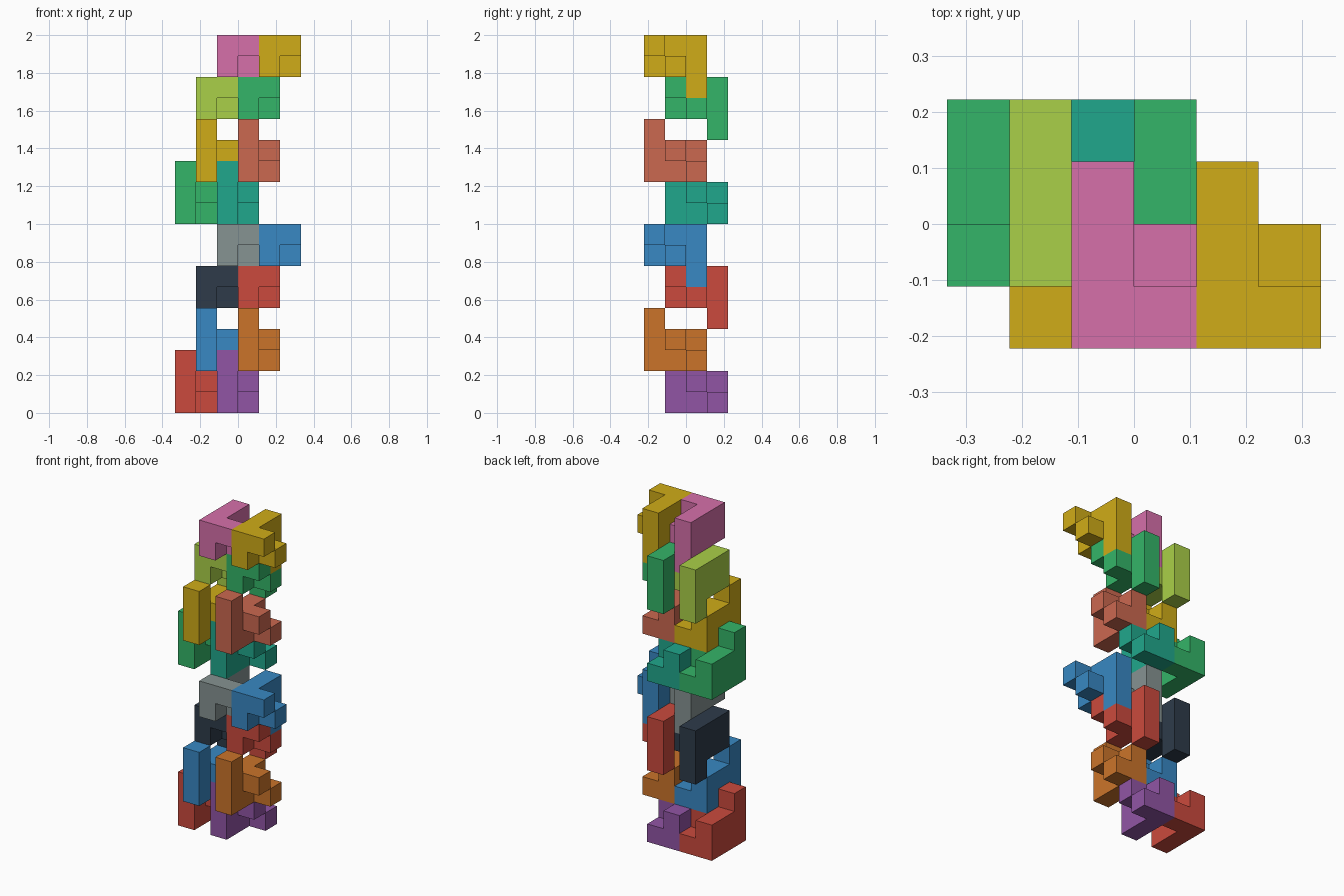
import bpy, bmesh
from mathutils import Vector

if "Cube" in bpy.data.objects:
    bpy.data.objects.remove(bpy.data.objects["Cube"])

U = 2 / 18  # edge of one cube cell

# Basic piece: a slab of cells in the y-z plane plus two side bumps
SLAB = [(0, y, z) for y in range(3) for z in range(2)] + [(0, 0, 2)]
UPRIGHT = SLAB + [(1, 1, 1), (1, 2, 0)]
# The same piece turned upside down (half turn about x)
FLIPPED = [(x, 2 - y, 2 - z) for x, y, z in UPRIGHT]


def make_material(name, hex_rgb):
    srgb = [int(hex_rgb[i:i + 2], 16) / 255 for i in (0, 2, 4)]
    linear = [c / 12.92 if c <= 0.04045 else ((c + 0.055) / 1.055) ** 2.4 for c in srgb]
    mat = bpy.data.materials.new(name)
    mat.diffuse_color = (*linear, 1)
    mat.use_nodes = True
    mat.node_tree.nodes["Principled BSDF"].inputs["Base Color"].default_value = mat.diffuse_color
    return mat


def make_piece(name, cells, offset, mat):
    """Join cube cells into one block, keeping only the outer faces."""
    filled = set(cells)
    bm = bmesh.new()
    for cell in cells:
        for axis in range(3):
            for side in (0, 1):
                near = list(cell)
                near[axis] += 2 * side - 1
                if tuple(near) in filled:
                    continue
                b, c = (axis + 1) % 3, (axis + 2) % 3
                corners = []
                for s, t in ((0, 0), (1, 0), (1, 1), (0, 1)):
                    p = Vector(cell) + Vector(offset)
                    p[axis] += side
                    p[b] += s
                    p[c] += t
                    corners.append(bm.verts.new(p * U))
                bm.faces.new(corners if side else corners[::-1])
    bmesh.ops.remove_doubles(bm, verts=bm.verts, dist=1e-4)
    bmesh.ops.dissolve_limit(bm, angle_limit=0.01, verts=bm.verts, edges=bm.edges)
    mesh = bpy.data.meshes.new(name)
    bm.to_mesh(mesh)
    bm.free()
    mesh.materials.append(mat)
    bpy.context.collection.objects.link(bpy.data.objects.new(name, mesh))


MATS = {n: make_material(n, h) for n, h in {
    "red": "CB4A3D", "purple": "9155A5", "blue": "3888C3", "orange": "CB742A",
    "navy": "2E3B4A", "grey": "869392", "green": "34B568", "teal": "20A78C",
    "gold": "D0AC18", "salmon": "CB6850", "lime": "AAD048", "pink": "D670AA",
}.items()}

# Four layers per half: name, cells, offset of the left piece (its twin sits 2 cells to the right)
LAYERS = [
    ("base", UPRIGHT, (-3, -1, 0)),
    ("lower", UPRIGHT, (-2, -2, 2)),
    ("upper", FLIPPED, (-2, -1, 4)),
    ("top", FLIPPED, (-1, -2, 6)),
]
COLOURS = [
    [("red", "purple"), ("blue", "orange"), ("navy", "red"), ("grey", "blue")],
    [("green", "teal"), ("gold", "salmon"), ("lime", "green"), ("pink", "gold")],
]

# The tower is the same four layers stacked twice
for half, half_name in enumerate(("bottom_half", "top_half")):
    for (layer, cells, (x, y, z)), pair in zip(LAYERS, COLOURS[half]):
        for i, side in enumerate(("left", "right")):
            make_piece(f"{half_name}_{layer}_{side}_block", cells,
                       (x + 2 * i, y, z + 9 * half), MATS[pair[i]])
